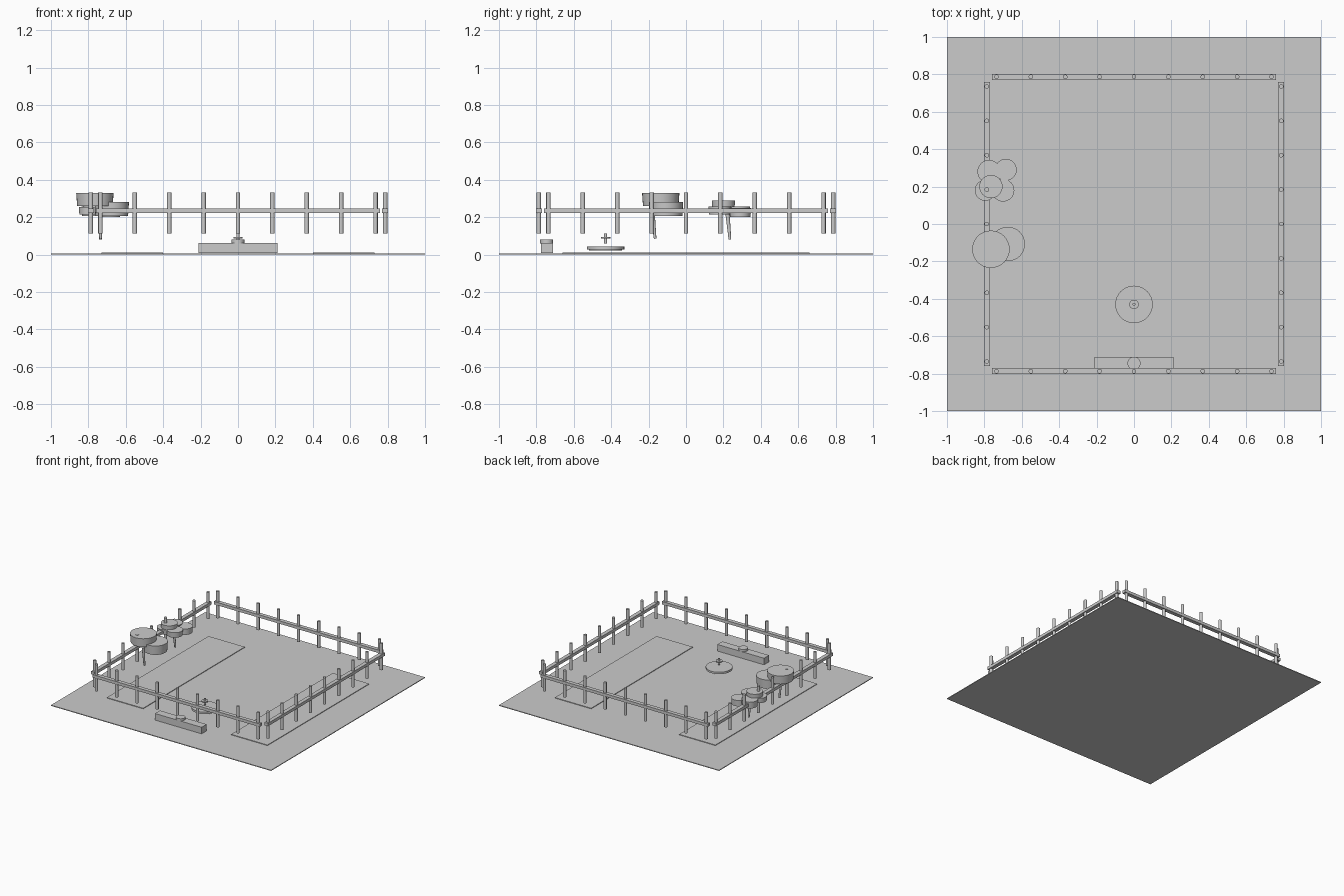
import bpy
import bmesh
from mathutils import Vector

cube = bpy.data.objects.get("Cube")
if cube:
    bpy.data.objects.remove(cube, do_unlink=True)

GREY = (0.6, 0.6, 0.6, 1)
stone = bpy.data.materials.new("plain grey")
stone.use_nodes = True
stone.diffuse_color = GREY
stone.node_tree.nodes["Principled BSDF"].inputs["Base Color"].default_value = GREY


def finish(name, bm, smooth=False):
    mesh = bpy.data.meshes.new(name)
    bmesh.ops.recalc_face_normals(bm, faces=bm.faces)
    bm.to_mesh(mesh)
    bm.free()
    mesh.materials.append(stone)
    obj = bpy.data.objects.new(name, mesh)
    bpy.context.collection.objects.link(obj)
    if smooth:
        bpy.ops.object.select_all(action='DESELECT')
        obj.select_set(True)
        bpy.context.view_layer.objects.active = obj
        bpy.ops.object.shade_smooth_by_angle()
    return obj


def box(name, low, high):
    low, high = Vector(low), Vector(high)
    bm = bmesh.new()
    bmesh.ops.create_cube(bm, size=1)
    bmesh.ops.scale(bm, vec=high - low, verts=bm.verts)
    bmesh.ops.translate(bm, vec=(low + high) / 2, verts=bm.verts)
    return finish(name, bm)


def rod(name, start, end, r1, r2=None, sides=24):
    """Round bar between two points, optionally tapered."""
    start, end = Vector(start), Vector(end)
    axis = end - start
    bm = bmesh.new()
    bmesh.ops.create_cone(bm, cap_ends=True, segments=sides, radius1=r1,
                          radius2=r1 if r2 is None else r2, depth=axis.length)
    turn = axis.to_track_quat('Z', 'Y').to_matrix()
    bmesh.ops.rotate(bm, matrix=turn, verts=bm.verts)
    bmesh.ops.translate(bm, vec=(start + end) / 2, verts=bm.verts)
    return finish(name, bm, True)


def drum(name, x, y, z1, z2, r, foot=1.0):
    return rod(name, (x, y, z1), (x, y, z2), r * foot, r, 32)


# Ground and the two long beds lying on it
box("ground", (-1, -1, 0), (1, 1, 0.006))
for side, s in (("left", 1), ("right", -1)):
    a, b = sorted((0.40 * s, 0.73 * s))
    box(side + "_bed", (a, -0.66, 0.006), (b, 0.66, 0.011))

# Fence: four rails, each with nine posts
D, HALF, W = 0.787, 0.76, 0.016
for s, x_side, y_side in ((-1, "right", "front"), (1, "left", "back")):
    c = D * s
    box(y_side + "_rail", (-HALF, c - W, 0.222), (HALF, c + W, 0.246))
    box(x_side + "_rail", (c - W, -HALF, 0.222), (c + W, HALF, 0.246))
    for i in range(9):
        t = (i - 4) * 0.1838
        drum(f"{y_side}_post_{i + 1}", t, c, 0.113, 0.332, 0.012)
        drum(f"{x_side}_post_{i + 1}", c, t, 0.113, 0.332, 0.012)

# Bench with a round seat pad
box("bench", (-0.212, -0.775, 0.008), (0.212, -0.71, 0.062))
drum("bench_pad", 0, -0.745, 0.06, 0.08, 0.035)

# Fountain
drum("fountain_foot", 0, -0.43, 0.022, 0.028, 0.088)
drum("fountain_basin", 0, -0.43, 0.028, 0.044, 0.1)
drum("fountain_stem", 0, -0.43, 0.06, 0.112, 0.008)
drum("fountain_dish", 0, -0.43, 0.085, 0.094, 0.025)

# Large tree
rod("large_tree_trunk", (-0.735, -0.165, 0.085), (-0.735, -0.18, 0.24), 0.007, 0.012)
drum("large_tree_upper_crown", -0.765, -0.135, 0.26, 0.33, 0.1, 0.95)
drum("large_tree_lower_crown", -0.675, -0.107, 0.205, 0.28, 0.092, 0.95)

# Small tree made of overlapping leaf drums
rod("small_tree_trunk", (-0.735, 0.235, 0.08), (-0.74, 0.22, 0.24), 0.007, 0.012)
leaves = [
    (-0.765, 0.20, 0.235, 0.29, 0.062),
    (-0.685, 0.29, 0.20, 0.25, 0.058),
    (-0.775, 0.28, 0.205, 0.258, 0.062),
    (-0.795, 0.18, 0.215, 0.255, 0.056),
    (-0.70, 0.18, 0.215, 0.258, 0.06),
]
for i, leaf in enumerate(leaves):
    drum(f"small_tree_leaves_{i + 1}", *leaf, foot=0.95)
